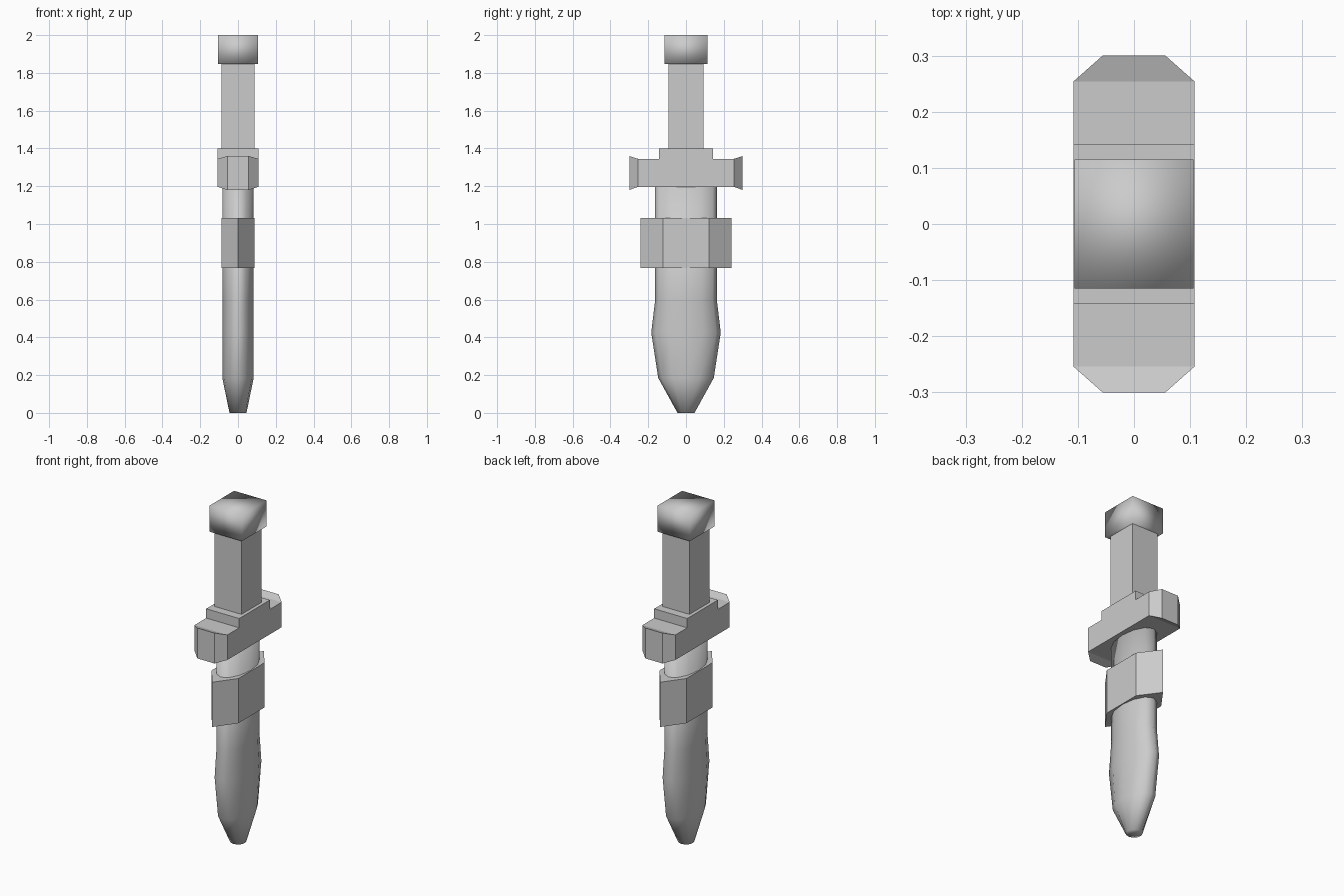
import bpy
import bmesh
import math

if "Cube" in bpy.data.objects:
    bpy.data.objects.remove(bpy.data.objects["Cube"])


def loft(name, rings, smooth=False):
    """Skin a list of equally sized point rings and cap both ends."""
    bm = bmesh.new()
    loops = [[bm.verts.new(p) for p in ring] for ring in rings]
    n = len(loops[0])
    for a, b in zip(loops, loops[1:]):
        for i in range(n):
            j = (i + 1) % n
            bm.faces.new((a[i], a[j], b[j], b[i]))
    bm.faces.new(loops[0][::-1])
    bm.faces.new(loops[-1])
    bmesh.ops.recalc_face_normals(bm, faces=bm.faces[:])
    for f in bm.faces:
        f.smooth = smooth
    mesh = bpy.data.meshes.new(name)
    bm.to_mesh(mesh)
    bm.free()
    obj = bpy.data.objects.new(name, mesh)
    bpy.context.collection.objects.link(obj)
    return obj


def prism(name, outline, z0, z1, smooth=False):
    return loft(name, [[(x, y, z) for x, y in outline] for z in (z0, z1)], smooth)


def rect(hx, hy):
    return [(-hx, -hy), (hx, -hy), (hx, hy), (-hx, hy)]


def ellipse(hx, hy, z, n=12):
    return [(hx * math.cos(2 * math.pi * i / n), hy * math.sin(2 * math.pi * i / n), z)
            for i in range(n)]


# Scabbard body: oval section, swelling low down and tapering to the tip
scabbard = [(0.045, 0.045, 0.0), (0.083, 0.147, 0.185), (0.083, 0.184, 0.425),
            (0.083, 0.163, 0.60), (0.083, 0.163, 1.20)]
loft("scabbard", [ellipse(*s) for s in scabbard], smooth=True)

# Six-sided band around the scabbard
prism("scabbard_band", [(0, -0.242), (0.088, -0.122), (0.088, 0.122),
                        (0, 0.242), (-0.088, 0.122), (-0.088, -0.122)], 0.767, 1.032)

# Crossguard bar with narrowed, flared ends
bar = [(-0.30, 0.056, 1.18, 1.36), (-0.254, 0.108, 1.197, 1.345),
       (0.254, 0.108, 1.197, 1.345), (0.30, 0.056, 1.18, 1.36)]
loft("crossguard", [[(-w, y, lo), (w, y, lo), (w, y, hi), (-w, y, hi)]
                    for y, w, lo, hi in bar])
prism("guard_collar", rect(0.108, 0.143), 1.345, 1.40)

# Square grip and softly shaded pommel block
prism("grip", rect(0.088, 0.093), 1.40, 1.846)
prism("pommel", rect(0.106, 0.115), 1.846, 2.0, smooth=True)
